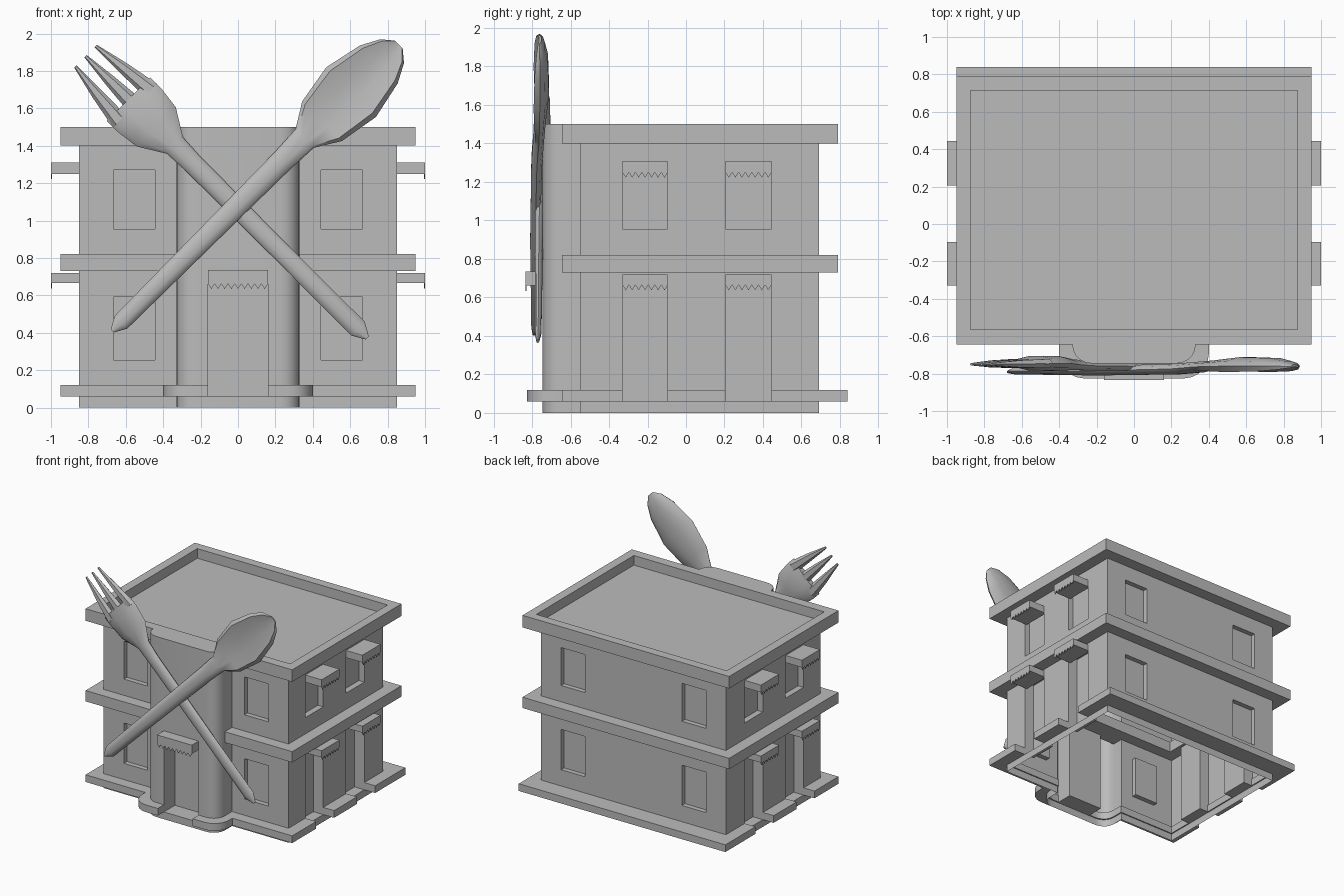
import bpy, bmesh, math

cube = bpy.data.objects.get("Cube")
if cube:
    bpy.data.objects.remove(cube, do_unlink=True)

grey = bpy.data.materials.new("plain grey")
grey.use_nodes = True
COL = (0.5, 0.5, 0.5, 1)
grey.diffuse_color = COL
for n in grey.node_tree.nodes:
    if n.type == 'BSDF_PRINCIPLED':
        n.inputs["Base Color"].default_value = COL


def finish(name, bm, smooth=None):
    bmesh.ops.recalc_face_normals(bm, faces=bm.faces)
    me = bpy.data.meshes.new(name)
    bm.to_mesh(me)
    bm.free()
    me.materials.append(grey)
    ob = bpy.data.objects.new(name, me)
    bpy.context.collection.objects.link(ob)
    if smooth:
        shade(ob, smooth)
    return ob


def activate(ob):
    bpy.ops.object.select_all(action='DESELECT')
    ob.select_set(True)
    bpy.context.view_layer.objects.active = ob


def shade(ob, degrees):
    activate(ob)
    bpy.ops.object.shade_smooth_by_angle(angle=math.radians(degrees))


def add_prism(bm, pts, z0, z1):
    lo = [bm.verts.new((x, y, z0)) for x, y in pts]
    hi = [bm.verts.new((x, y, z1)) for x, y in pts]
    bm.faces.new(lo)
    bm.faces.new(hi)
    for i in range(len(pts)):
        j = (i + 1) % len(pts)
        bm.faces.new((lo[i], lo[j], hi[j], hi[i]))


def rect(x0, x1, y0, y1):
    return [(x0, y0), (x1, y0), (x1, y1), (x0, y1)]


def prism(name, pts, z0, z1):
    bm = bmesh.new()
    add_prism(bm, pts, z0, z1)
    return finish(name, bm)


def cut(ob, shapes):
    """Subtract a list of (outline, z0, z1) prisms."""
    bm = bmesh.new()
    for pts, z0, z1 in shapes:
        add_prism(bm, pts, z0, z1)
    cutter = finish("cutter", bm)
    cutter.hide_render = True
    mod = ob.modifiers.new("cut", 'BOOLEAN')
    mod.operation, mod.solver, mod.object = 'DIFFERENCE', 'EXACT', cutter
    activate(ob)
    bpy.ops.object.modifier_apply(modifier="cut")
    bpy.data.objects.remove(cutter, do_unlink=True)


def plan(x, front, back, tx, tfront, r):
    """Rectangle with a round-cornered bay in the middle of the front."""
    half = [(x, back), (x, front), (tx, front)]
    for i in range(6):
        a = math.radians(18 * i)
        half.append((tx - r + r * math.cos(a), tfront + r - r * math.sin(a)))
    return half + [(-px, py) for px, py in reversed(half)]


# Openings
SIDE_Y = ((-0.33, -0.095), (0.205, 0.445))
openings = [(rect(-0.16, 0.16, -0.6, -0.9), 0.06, 0.735)]
gaps = [(rect(-0.16, 0.16, -0.6, -0.9), 0.0, 0.2)]
for s in (-1, 1):
    for z0, z1 in ((0.255, 0.59), (0.955, 1.27)):
        for y0, y1 in ((-0.7, -0.51), (0.65, 0.8)):
            openings.append((rect(s * 0.445, s * 0.665, y0, y1), z0, z1))
    for y0, y1 in SIDE_Y:
        openings.append((rect(s * 0.76, s * 0.95, y0, y1), 0.06, 0.72))
        openings.append((rect(s * 0.80, s * 0.95, y0, y1), 0.955, 1.31))
        gaps.append((rect(s * 0.8, s * 1.05, y0, y1), 0.0, 0.2))

# Walls, hollow and open underneath
walls = prism("walls", plan(0.85, -0.55, 0.69, 0.33, -0.745, 0.1), 0, 1.405)
cut(walls, openings)
bm = bmesh.new()
bm.from_mesh(walls.data)
under = [f for f in bm.faces if f.calc_center_median().z < 0.001]
bmesh.ops.delete(bm, geom=under, context='FACES')
bm.to_mesh(walls.data)
bm.free()
shade(walls, 30)

# Ledges and roof
base = prism("base_ledge", plan(0.95, -0.645, 0.84, 0.40, -0.825, 0.13), 0.06, 0.12)
cut(base, [(plan(0.84, -0.54, 0.68, 0.32, -0.735, 0.1), 0, 0.2)])
cut(base, gaps)
shade(base, 30)
middle = prism("middle_ledge", rect(-0.95, 0.95, -0.645, 0.79), 0.73, 0.82)
cut(middle, [(rect(-0.75, 0.75, -0.45, 0.59), 0.6, 0.9)])
roof = prism("roof", plan(0.95, -0.645, 0.79, 0.33, -0.745, 0.1), 1.4, 1.5)
cut(roof, [(rect(-0.875, 0.875, -0.565, 0.715), 1.42, 1.6)])
shade(roof, 30)


# Awnings with a zigzag hem
def awning(name, loc, turn, width, depth, z0, z1, teeth):
    bm = bmesh.new()
    w = width / 2
    add_prism(bm, rect(-w, w, -depth, 0.02), z0, z1)
    step = width / teeth
    for i in range(teeth):
        x = -w + i * step
        tri = [(x, z0), (x + step, z0), (x + step / 2, z0 - 0.028)]
        a = [bm.verts.new((px, -depth, pz)) for px, pz in tri]
        b = [bm.verts.new((px, -depth + 0.005, pz)) for px, pz in tri]
        bm.faces.new(a)
        bm.faces.new(b)
        for k in range(3):
            m = (k + 1) % 3
            bm.faces.new((a[k], a[m], b[m], b[k]))
    ob = finish(name, bm)
    ob.location = (loc[0], loc[1], 0)
    ob.rotation_euler.z = turn


awning("front_awning", (0, -0.745), 0, 0.32, 0.09, 0.662, 0.735, 9)
for s, side in ((1, "left"), (-1, "right")):
    for (y0, y1), place in zip(SIDE_Y, ("front", "rear")):
        for z0, z1, level in ((0.665, 0.72, "door"), (1.25, 1.31, "window")):
            awning(f"{side}_{place}_{level}_awning", (s * 0.85, (y0 + y1) / 2),
                   s * math.pi / 2, y1 - y0, 0.15, z0, z1, 7)


# Cutlery: rings lofted along a diagonal
def add_loft(bm, side, rings):
    k = math.sqrt(0.5)
    loops = [[bm.verts.new((side * (u - v) * k, y, (u + v) * k)) for v, y in pts]
             for u, pts in rings]
    n = len(loops[0])
    for a, b in zip(loops, loops[1:]):
        for i in range(n):
            j = (i + 1) % n
            bm.faces.new((a[i], a[j], b[j], b[i]))
    bm.faces.new(loops[0])
    bm.faces.new(loops[-1])


def oval(u, v, w, y, t, n=10):
    angles = [math.tau * i / n for i in range(n)]
    return u, [(v + w * math.cos(a), y + t * math.sin(a)) for a in angles]


# Dished bowl section: fractions of half width, and of depth behind the rim
DISH = [(1, .4), (.8, .75), (.3, 1), (-.3, 1), (-.8, .75),
        (-1, .4), (-.85, 0), (-.3, .3), (.3, .3), (.85, 0)]


def dish(u, w, y, depth):
    return u, [(0.765 + w * a, y + depth * b) for a, b in DISH]


bm = bmesh.new()
rings = [oval(u, 0.765, w, y, t) for u, w, y, t in (
    (-0.185, 0.012, -0.79, 0.008), (-0.12, 0.048, -0.785, 0.02),
    (0.5, 0.055, -0.785, 0.026), (1.1, 0.062, -0.775, 0.03),
    (1.27, 0.07, -0.765, 0.03))]
rings += [dish(*d) for d in (
    (1.40, 0.15, -0.785, 0.055), (1.62, 0.188, -0.792, 0.08),
    (1.83, 0.143, -0.787, 0.07), (1.93, 0.09, -0.778, 0.045),
    (1.98, 0.03, -0.768, 0.016))]
add_loft(bm, 1, rings)
finish("spoon", bm, 40)

bm = bmesh.new()
V = 0.752
add_loft(bm, -1, [oval(u, V, w, y, t) for u, w, y, t in (
    (-0.225, 0.012, -0.77, 0.008), (-0.155, 0.052, -0.768, 0.018),
    (0.4, 0.05, -0.765, 0.022), (1.1, 0.055, -0.758, 0.026),
    (1.23, 0.062, -0.752, 0.03), (1.37, 0.148, -0.745, 0.042),
    (1.50, 0.165, -0.745, 0.04), (1.58, 0.165, -0.748, 0.022))])
for s in (-1, 0, 1):
    add_loft(bm, -1, [oval(u, V + s * v, w, y, t, 6) for u, v, w, y, t in (
        (1.53, 0.118, 0.048, -0.746, 0.028), (1.72, 0.099, 0.031, -0.748, 0.022),
        (1.905, 0.077, 0.009, -0.75, 0.007))])
finish("fork", bm, 40)
